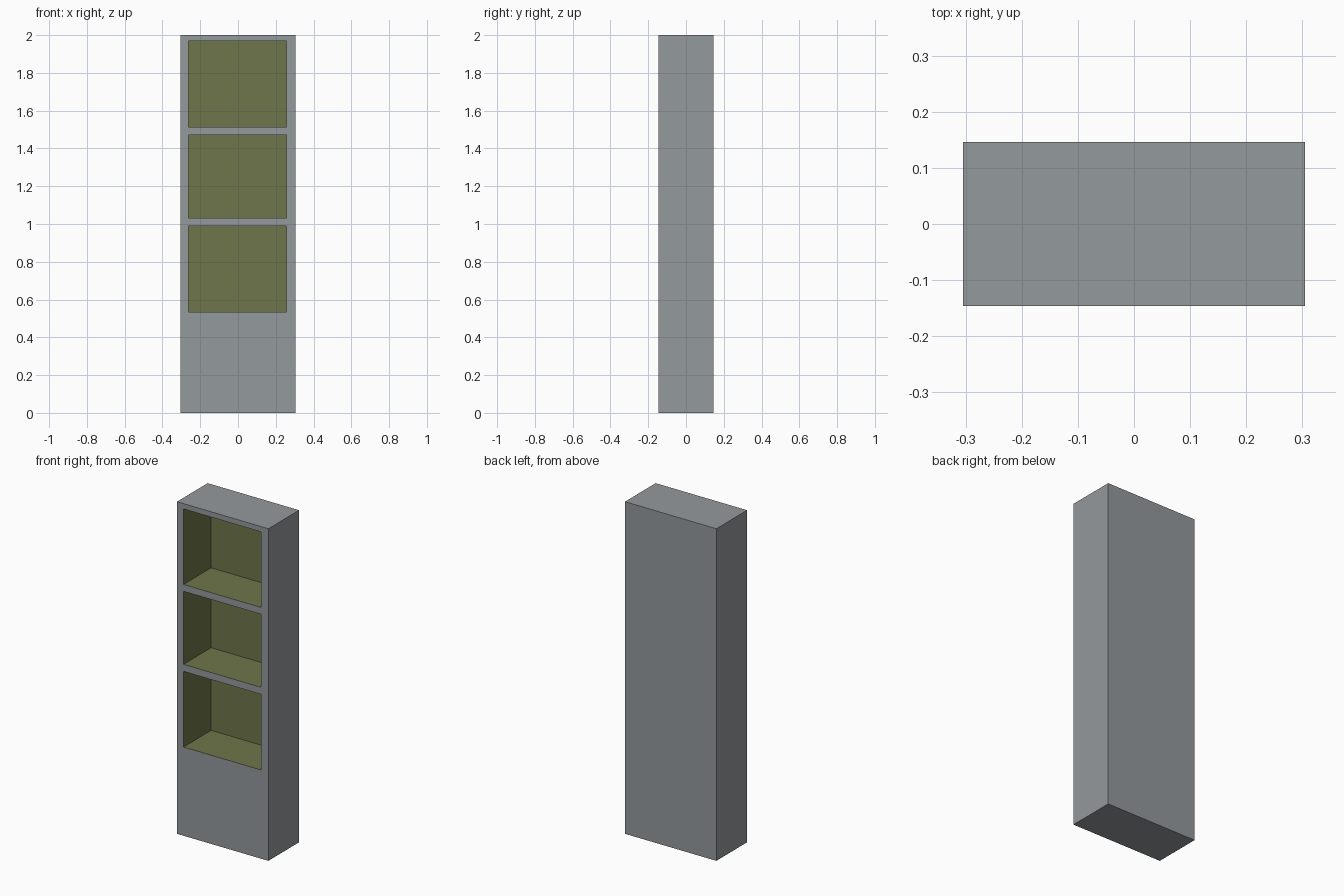
import bpy
import bmesh
from mathutils import Matrix, Vector

if "Cube" in bpy.data.objects:
    bpy.data.objects.remove(bpy.data.objects["Cube"])

W, D, H = 0.609, 0.292, 2.0            # outer size
LEFT, RIGHT = -0.261, 0.256            # sides of the shelf openings
OPENINGS = [(0.534, 0.99), (1.032, 1.472), (1.513, 1.968)]
DEPTH = 0.263                          # depth of the shelf recesses


def make_material(name, color):
    mat = bpy.data.materials.new(name)
    mat.diffuse_color = (*color, 1.0)
    mat.use_nodes = True
    mat.node_tree.nodes["Principled BSDF"].inputs["Base Color"].default_value = mat.diffuse_color
    return mat


# Cabinet body
bm = bmesh.new()
bmesh.ops.create_cube(bm, size=1.0, matrix=Matrix.Translation((0, 0, H / 2))
                      @ Matrix.Diagonal((W, D, H, 1)))

# Score the body along the edges of the openings
cuts = [((x, 0, 0), (1, 0, 0)) for x in (LEFT, RIGHT)]
cuts += [((0, 0, z), (0, 0, 1)) for pair in OPENINGS for z in pair]
for co, no in cuts:
    bmesh.ops.bisect_plane(bm, geom=bm.verts[:] + bm.edges[:] + bm.faces[:],
                           plane_co=co, plane_no=no)


def is_opening(face):
    c = face.calc_center_median()
    return (face.normal.y < -0.9 and LEFT < c.x < RIGHT
            and any(lo < c.z < hi for lo, hi in OPENINGS))


# Push the openings inward and colour their linings
bm.normal_update()
for face in [f for f in bm.faces if is_opening(f)]:
    new = bmesh.ops.extrude_face_region(bm, geom=[face])["geom"]
    if face.is_valid:
        bm.faces.remove(face)
    back = next(g for g in new if isinstance(g, bmesh.types.BMFace))
    bmesh.ops.translate(bm, verts=back.verts[:], vec=Vector((0, DEPTH, 0)))
    for edge in back.edges:
        for f in edge.link_faces:
            f.material_index = 1

bmesh.ops.recalc_face_normals(bm, faces=bm.faces[:])
mesh = bpy.data.meshes.new("bookcase")
bm.to_mesh(mesh)
bm.free()
mesh.materials.append(make_material("grey_frame", (0.296, 0.319, 0.332)))
mesh.materials.append(make_material("olive_lining", (0.156, 0.181, 0.069)))
bpy.context.collection.objects.link(bpy.data.objects.new("bookcase", mesh))
